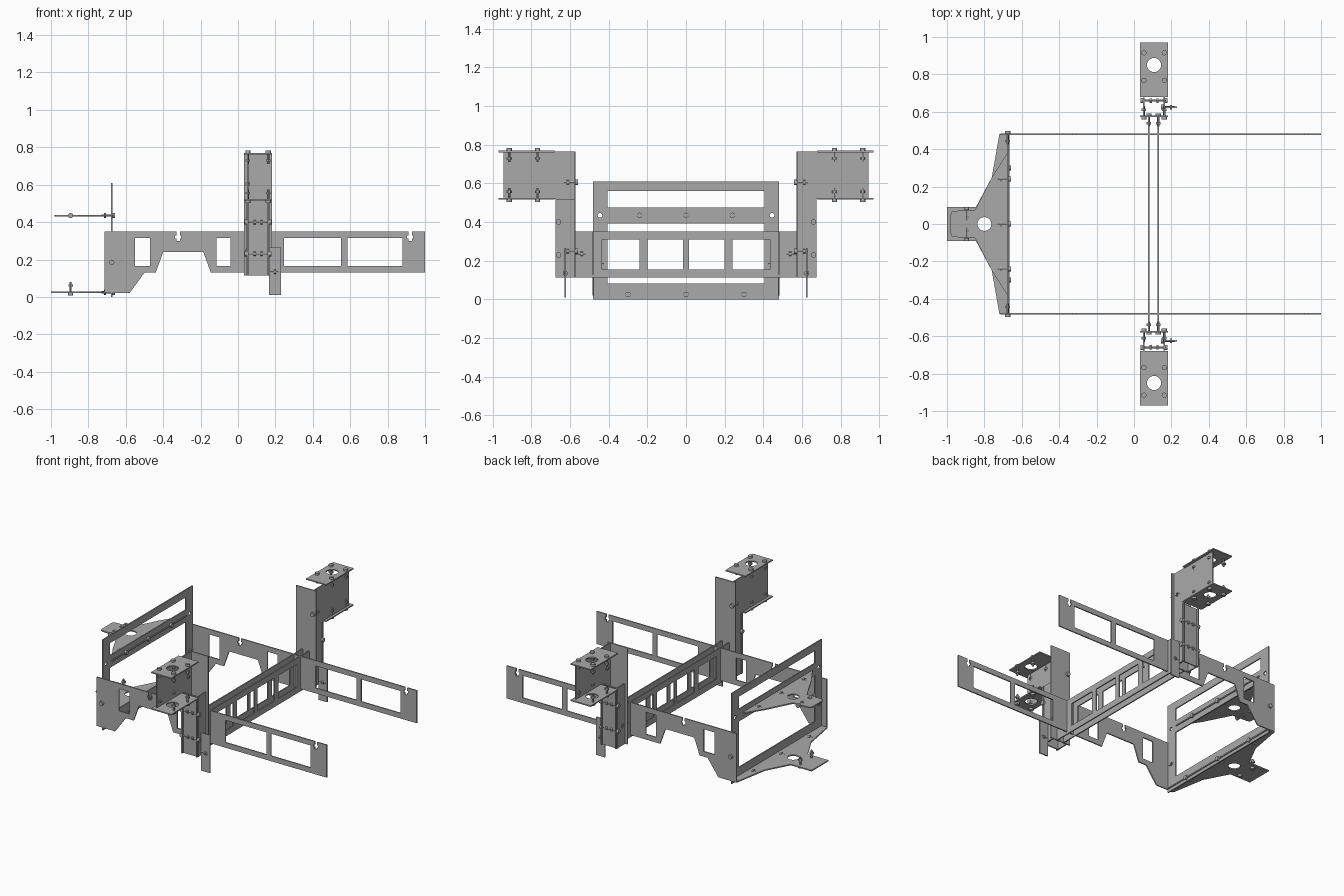
import bpy, bmesh
from math import cos, sin, tau
from mathutils import Matrix, Vector

cube = bpy.data.objects.get("Cube")
if cube:
    bpy.data.objects.remove(cube)

steel = bpy.data.materials.new("grey_steel")
steel.use_nodes = True
GREY = (0.4, 0.4, 0.4, 1)
steel.diffuse_color = GREY
steel.node_tree.nodes["Principled BSDF"].inputs["Base Color"].default_value = GREY

THICK = 0.008
AXES = {  # plane name -> local u, v and normal
    "xy": ((1, 0, 0), (0, 1, 0), (0, 0, 1)),
    "xz": ((1, 0, 0), (0, 0, 1), (0, -1, 0)),
    "yz": ((0, 1, 0), (0, 0, 1), (1, 0, 0)),
}


def rect(u0, u1, v0, v1):
    return [(u0, v0), (u1, v0), (u1, v1), (u0, v1)]


def circle(u, v, r, n=20):
    return [(u + r * cos(tau * i / n), v + r * sin(tau * i / n)) for i in range(n)]


def mirrored(half):
    return half + [(u, -v) for u, v in reversed(half)]


def notch(x, top):
    """T-shaped slot cut down from the top edge, listed right to left."""
    half = [(0.009, 0), (0.009, -0.022), (0.016, -0.022), (0.016, -0.037),
            (0.009, -0.037), (0.009, -0.05)]
    pts = half + [(-u, v) for u, v in reversed(half)]
    return [(x + u, top + v) for u, v in pts]


def plate(name, plane, offset, outline, holes=()):
    """Flat sheet with cut-outs, standing in the given plane."""
    curve = bpy.data.curves.new(name, "CURVE")
    curve.dimensions = "2D"
    curve.fill_mode = "BOTH"
    curve.extrude = THICK / 2
    for loop in [outline, *holes]:
        spline = curve.splines.new("POLY")
        spline.points.add(len(loop) - 1)
        for p, (u, v) in zip(spline.points, loop):
            p.co = (u, v, 0, 1)
        spline.use_cyclic_u = True
    temp = bpy.data.objects.new(name + "_curve", curve)
    bpy.context.collection.objects.link(temp)
    graph = bpy.context.evaluated_depsgraph_get()
    mesh = bpy.data.meshes.new_from_object(temp.evaluated_get(graph))
    bpy.data.objects.remove(temp)
    u, v, n = (Vector(a) for a in AXES[plane])
    turn = Matrix((u, v, n)).transposed().to_4x4()
    shift = Vector([abs(c) * offset for c in n])
    mesh.transform(Matrix.Translation(shift) @ turn)
    bm = bmesh.new()
    bm.from_mesh(mesh)
    bmesh.ops.remove_doubles(bm, verts=bm.verts, dist=1e-5)
    bmesh.ops.recalc_face_normals(bm, faces=bm.faces)
    for f in bm.faces:
        f.smooth = False
    bm.to_mesh(mesh)
    bm.free()
    mesh.materials.clear()
    mesh.materials.append(steel)
    obj = bpy.data.objects.new(name, mesh)
    bpy.context.collection.objects.link(obj)
    return obj


def bolts(name, direction, spots):
    """Bolts whose heads sit on a sheet centred at each spot."""
    turn = Vector(direction).to_track_quat("Z", "Y").to_matrix().to_4x4()
    bm = bmesh.new()
    for spot in spots:
        # head, shaft and nut: radius, start, end, sides
        for r, a, b, n in ((0.014, -0.017, -0.003, 12), (0.006, -0.005, 0.055, 8),
                           (0.014, 0.03, 0.042, 6)):
            place = Matrix.Translation(spot) @ turn @ Matrix.Translation((0, 0, (a + b) / 2))
            bmesh.ops.create_cone(bm, cap_ends=True, segments=n, radius1=r, radius2=r,
                                  depth=b - a, matrix=place)
    mesh = bpy.data.meshes.new(name)
    bm.to_mesh(mesh)
    bm.free()
    mesh.materials.append(steel)
    bpy.context.collection.objects.link(bpy.data.objects.new(name, mesh))


# Side rails
rail = ([(-0.715, 0.02), (-0.58, 0.02), (-0.5, 0.13), (-0.44, 0.13), (-0.4, 0.24),
         (-0.185, 0.24), (-0.145, 0.13), (1, 0.13), (1, 0.35)]
        + notch(0.92, 0.35) + notch(-0.32, 0.35) + [(-0.715, 0.35)])
rail_windows = [rect(a, b, 0.165, 0.315) for a, b in
                ((-0.55, -0.47), (-0.115, -0.04), (0.245, 0.55), (0.585, 0.88))]
for side, s in (("left", 1), ("right", -1)):
    plate(f"rail_{side}", "xz", 0.48 * s, rail, rail_windows)
    bolts(f"rail_bolt_{side}", (0, -s, 0), [(-0.675, 0.48 * s, 0.185)])

# Upright end frame
FRAME_X = -0.675
plate("end_frame", "yz", FRAME_X, rect(-0.48, 0.48, 0, 0.61),
      [rect(-0.405, 0.405, 0.475, 0.56), rect(-0.405, 0.405, 0.083, 0.393),
       circle(-0.445, 0.435, 0.012), circle(0.445, 0.435, 0.012)])
bolts("end_frame_bolts", (-1, 0, 0),
      [(FRAME_X, y, 0.435) for y in (-0.24, 0, 0.24)]
      + [(FRAME_X, y, 0.025) for y in (-0.3, 0, 0.3)])

# Tapered nose plates
eye = circle(-0.8, 0, 0.037)
plate("nose_plate_lower", "xy", 0.025,
      mirrored([(-0.665, 0.48), (-0.72, 0.48), (-0.76, 0.25), (-0.845, 0.09), (-1, 0.09)]), [eye])
plate("nose_plate_upper", "xy", 0.435,
      mirrored([(-0.665, 0.4), (-0.76, 0.25), (-0.85, 0.075), (-0.96, 0.07), (-0.975, 0.065),
                (-0.98, 0.05)]), [eye])
bolts("nose_bolts_lower", (0, 0, 1), [(-0.895, y, 0.025) for y in (-0.06, 0.06)])
for side, s in (("left", 1), ("right", -1)):
    bolts(f"nose_bolt_upper_{side}", (0, -s, 0), [(-0.895, 0.073 * s, 0.435)])

# Twin cross beams
beam_windows = [rect(a, b, 0.155, 0.31) for a, b in
                ((-0.435, -0.24), (-0.2, -0.015), (0.015, 0.2), (0.24, 0.435))]
BEAMS = (0.08, 0.13)
for i, x in enumerate(BEAMS):
    plate(f"cross_beam_{i + 1}", "yz", x, rect(-0.575, 0.575, 0.114, 0.35), beam_windows)

# Columns with outward heads, turned half a revolution from each other
LOW_X, HIGH_X = 0.053, 0.162
for side, s in (("left", 1), ("right", -1)):
    arm_x, web_x = (HIGH_X, LOW_X) if s > 0 else (LOW_X, HIGH_X)
    arm = [(0.575, 0.114), (0.675, 0.114), (0.675, 0.52), (0.945, 0.52), (0.945, 0.765),
           (0.575, 0.765)]
    plate(f"column_arm_{side}", "yz", arm_x, [(y * s, z) for y, z in arm])
    plate(f"column_web_{side}", "yz", web_x, rect(0.575 * s, 0.675 * s, 0.114, 0.52))
    plate(f"column_inner_plate_{side}", "xz", 0.575 * s, rect(0.032, 0.182, 0.114, 0.765))
    plate(f"column_outer_plate_{side}", "xz", 0.66 * s, rect(0.045, 0.17, 0.114, 0.52))
    plate(f"column_foot_tab_{side}", "xz", 0.625 * s, rect(0.165, 0.23, 0.01, 0.265))

    # Head mounting plates
    for level, z, up in (("top", 0.765, -1), ("bottom", 0.52, 1)):
        plate(f"head_{level}_plate_{side}", "xy", z, rect(0.032, 0.182, 0.68 * s, 0.97 * s),
              [circle(0.107, 0.85 * s, 0.038)])
        bolts(f"head_{level}_bolts_{side}", (0, 0, up),
              [(x, y * s, z) for x in (LOW_X, HIGH_X) for y in (0.768, 0.915)])

    # Column fasteners
    bolts(f"beam_bolts_{side}", (0, -s, 0), [(x, 0.575 * s, 0.235) for x in BEAMS])
    bolts(f"inner_plate_bolts_{side}", (0, s, 0),
          [(arm_x, 0.575 * s, 0.605), (LOW_X, 0.575 * s, 0.25), (HIGH_X, 0.575 * s, 0.25)])
    for edge, x, d in (("low", LOW_X, 1), ("high", HIGH_X, -1)):
        bolts(f"outer_plate_bolts_{edge}_{side}", (d, 0, 0),
              [(x, 0.66 * s, z) for z in (0.23, 0.4)])
    bolts(f"foot_tab_bolt_{side}", (1, 0, 0), [(HIGH_X, 0.625 * s, 0.135)])
